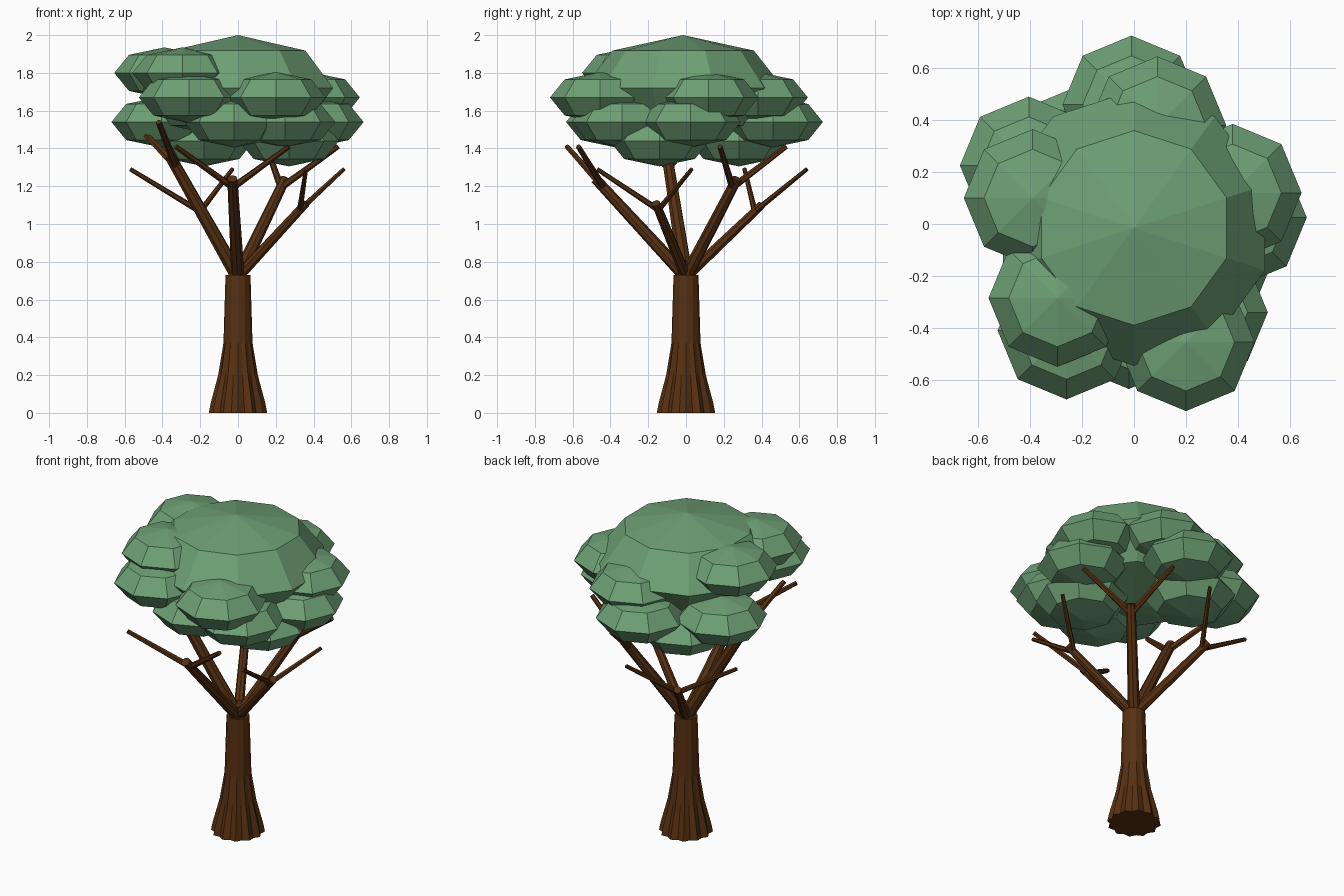
import bpy, bmesh, math
from mathutils import Vector, Matrix

if "Cube" in bpy.data.objects:
    bpy.data.objects.remove(bpy.data.objects["Cube"])


def material(name, rgb):
    m = bpy.data.materials.new(name)
    m.diffuse_color = (*rgb, 1)
    m.use_nodes = True
    m.node_tree.nodes["Principled BSDF"].inputs["Base Color"].default_value = m.diffuse_color
    return m


BARK = material("bark brown", (0.095, 0.030, 0.006))
LEAF = material("leaf green", (0.155, 0.350, 0.177))


def finish(name, bm, mat):
    bmesh.ops.recalc_face_normals(bm, faces=bm.faces)
    mesh = bpy.data.meshes.new(name)
    bm.to_mesh(mesh)
    bm.free()
    mesh.materials.append(mat)
    ob = bpy.data.objects.new(name, mesh)
    bpy.context.collection.objects.link(ob)
    return ob


def rod(name, a, b, r1, r2, sides=8):
    a, b = Vector(a), Vector(b)
    d = b - a
    bm = bmesh.new()
    mat = Matrix.Translation((a + b) / 2) @ d.to_track_quat('Z', 'Y').to_matrix().to_4x4()
    bmesh.ops.create_cone(bm, cap_ends=True, segments=sides, radius1=r1, radius2=r2,
                          depth=d.length, matrix=mat)
    return finish(name, bm, BARK)


def leaf_clump(name, centre, r, rz, sides):
    bm = bmesh.new()
    bmesh.ops.create_uvsphere(bm, u_segments=sides, v_segments=4, radius=1,
                              matrix=Matrix.Translation(centre) @ Matrix.Diagonal((r, r, rz, 1)))
    return finish(name, bm, LEAF)


# Trunk: flared profile with root flutes fading out upwards
profile = [(0.0, 0.155, 0.09), (0.05, 0.145, 0.10), (0.20, 0.105, 0.07),
           (0.37, 0.077, 0.0), (0.73, 0.066, 0.0)]
SIDES = 24
bm = bmesh.new()
rings = []
for z, r, flute in profile:
    ring = []
    for i in range(SIDES):
        a = 2 * math.pi * i / SIDES
        # upper part reads as twelve flat sides
        k = (1 - flute) if i % 2 else 1
        if i % 2:
            k *= math.cos(math.pi / 12)
        ring.append(bm.verts.new((r * k * math.cos(a), r * k * math.sin(a), z)))
    rings.append(ring)
for lo, hi in zip(rings, rings[1:]):
    for i in range(SIDES):
        j = (i + 1) % SIDES
        bm.faces.new((lo[i], lo[j], hi[j], hi[i]))
bm.faces.new(rings[0][::-1])
bm.faces.new(rings[-1])
finish("trunk", bm, BARK)
rod("trunk_top", (0, 0, 0.70), (0, 0, 0.80), 0.052, 0.047, 10)

# Main branches (tip, tip radius), each forking into two twigs
branches = [
    ((-0.36, -0.10, 1.36), 0.030, [(-0.42, -0.38, 1.54), (-0.55, 0.13, 1.54)]),
    ((0.25, 0.27, 1.24), 0.027, [(0.53, 0.18, 1.41), (0.15, 0.53, 1.41)]),
    ((-0.03, -0.48, 1.24), 0.027, [(0.27, -0.57, 1.41), (-0.33, -0.63, 1.41)]),
    ((0.36, -0.16, 1.11), 0.023, [(0.56, 0.03, 1.29), (0.36, -0.47, 1.29)]),
    ((-0.22, 0.40, 1.10), 0.023, [(-0.57, 0.31, 1.29), (-0.03, 0.64, 1.29)]),
]
base = Vector((0, 0, 0.72))
for n, (tip, r, twigs) in enumerate(branches, 1):
    rod(f"branch_{n}", base, tip, r * 1.3, r)
    fork = base.lerp(Vector(tip), 0.91)
    for k, end in enumerate(twigs, 1):
        rod(f"twig_{n}_{k}", fork, end, r * 0.7, r * 0.5, 6)

# Crown: one broad dome ringed by flattened clumps in tiers
leaf_clump("crown_dome", (0, -0.015, 1.72), 0.53, 0.28, 10)
tiers = {
    1.44: [(0.27, -0.14), (-0.18, 0.28)],
    1.54: [(-0.01, 0.46), (0.40, 0.025), (0.25, -0.34), (-0.02, -0.37), (-0.405, 0.225)],
    1.67: [(0.09, 0.38), (0.38, 0.12), (0.20, -0.455), (-0.26, -0.41)],
    1.80: [(-0.295, -0.285), (-0.39, 0.10)],
}
for t, (z, spots) in enumerate(tiers.items(), 1):
    for k, (x, y) in enumerate(spots, 1):
        leaf_clump(f"leaf_clump_{t}_{k}", (x, y, z), 0.265, 0.135, 8)
